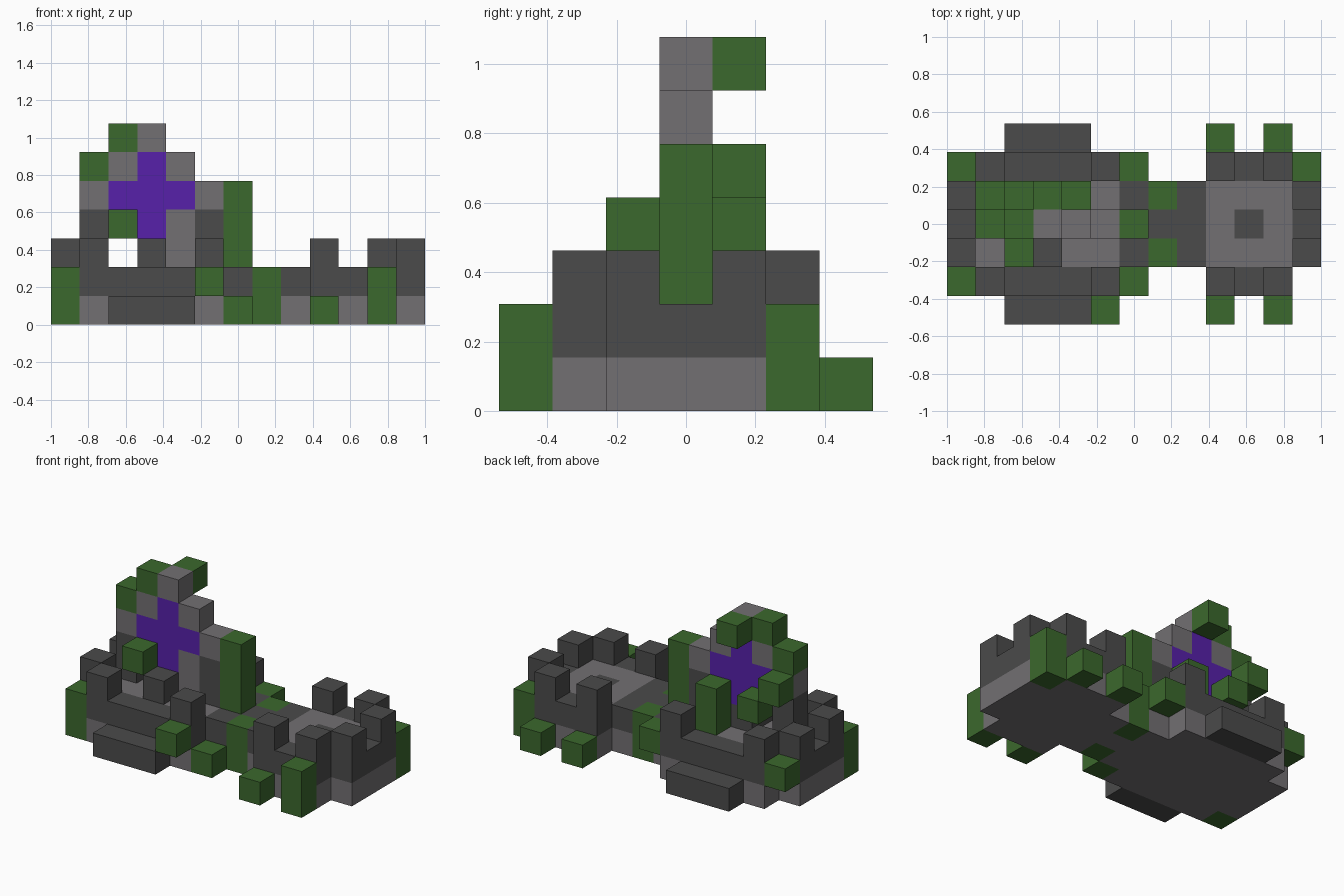
import bpy
import bmesh
from mathutils import Vector

cube = bpy.data.objects.get("Cube")
if cube:
    bpy.data.objects.remove(cube, do_unlink=True)

UNIT = 2 / 13                      # edge of one block
ORIGIN = Vector((-6.5, -3.5, 0))   # lower corner of the block grid


def make_material(name, colour):
    mat = bpy.data.materials.new(name)
    mat.use_nodes = True
    rgba = (*colour, 1)
    mat.diffuse_color = rgba
    mat.node_tree.nodes["Principled BSDF"].inputs["Base Color"].default_value = rgba
    return mat


MATERIALS = {
    "stone": make_material("light stone", (.17, .16, .17)),
    "dark": make_material("dark stone", (.07, .07, .07)),
    "moss": make_material("moss green", (.044, .138, .026)),
    "glow": make_material("portal purple", (.095, .015, .4)),
}

cells = {}   # block position -> (part name, material name)


def fill(part, colour, low, high=None):
    """Fill the blocks from low to high, replacing what was there."""
    high = high or low
    for i in range(low[0], high[0] + 1):
        for j in range(low[1], high[1] + 1):
            for k in range(low[2], high[2] + 1):
                cells[i, j, k] = (part, colour)


# Two joined platforms: a light footing with a dark course on top
for part, colour, level in (("footing", "stone", 0), ("upper_course", "dark", 1)):
    fill(part, colour, (1, 1, level), (5, 5, level))
    fill(part, colour, (0, 2, level), (6, 4, level))
    fill(part, colour, (9, 1, level), (11, 5, level))
    fill(part, colour, (7, 2, level), (12, 4, level))

# Light paving, with a dark centre stone in the small court
fill("portal_floor", "stone", (1, 2, 1), (5, 4, 1))
fill("court_floor", "stone", (9, 2, 1), (11, 4, 1))
fill("court_floor", "dark", (10, 3, 1))

# Low steps on the front and back of the large platform
fill("front_step", "dark", (2, 0, 0), (4, 0, 0))
fill("back_step", "dark", (2, 6, 0), (4, 6, 0))

# Battlement blocks, mirrored front to back
for i, j in ((0, 2), (1, 1), (5, 1), (9, 1), (11, 1), (12, 2)):
    for row in (j, 6 - j):
        fill("battlements", "dark", (i, row, 2))
fill("fallen_block", "dark", (3, 2, 2))

# Upright portal ring, drawn from the top row down
RING = (
    "  ms   ",
    " msps  ",
    " spppsm",
    " dspsdm",
    " d dsdm",
)
LETTERS = {"s": ("portal_ring", "stone"), "d": ("portal_ring", "dark"),
           "m": ("overgrowth", "moss"), "p": ("portal", "glow")}
for row, line in enumerate(RING):
    for i, letter in enumerate(line):
        if letter in LETTERS:
            fill(*LETTERS[letter], (i, 3, 6 - row))

# Moss clinging to the ring
for spot in ((3, 4, 6), (1, 4, 4), (2, 4, 3), (2, 2, 3)):
    fill("overgrowth", "moss", spot)
fill("overgrowth", "moss", (4, 4, 2), (4, 4, 3))

# Moss around the platforms: single blocks, then tall ones
for spot in ((6, 1, 0), (9, 0, 0), (9, 6, 0), (11, 6, 0),
             (5, 0, 1), (0, 5, 1), (6, 5, 1)):
    fill("moss_blocks", "moss", spot)
for i, j in ((0, 1), (7, 2), (7, 4), (11, 0), (12, 5)):
    fill("moss_blocks", "moss", (i, j, 0), (i, j, 1))


def build_part(part):
    """Make one object from the outer faces of a part's blocks."""
    bm = bmesh.new()
    mesh = bpy.data.meshes.new(part)
    slots = []
    for cell, (owner, colour) in cells.items():
        if owner != part:
            continue
        if colour not in slots:
            slots.append(colour)
            mesh.materials.append(MATERIALS[colour])
        centre = Vector(cell) + Vector((.5, .5, .5))
        for axis in range(3):
            for sign in (-1, 1):
                normal = Vector((0, 0, 0))
                normal[axis] = sign
                if tuple(int(c + n) for c, n in zip(cell, normal)) in cells:
                    continue
                side = Vector((0, 0, 0))
                side[(axis + 1) % 3] = 1
                up = normal.cross(side)
                corners = [centre + (normal + side * s + up * u) / 2
                           for s, u in ((-1, -1), (1, -1), (1, 1), (-1, 1))]
                face = bm.faces.new([bm.verts.new((c + ORIGIN) * UNIT) for c in corners])
                face.material_index = slots.index(colour)
    bmesh.ops.remove_doubles(bm, verts=bm.verts[:], dist=UNIT / 100)
    bm.to_mesh(mesh)
    bm.free()
    bpy.context.scene.collection.objects.link(bpy.data.objects.new(part, mesh))


for part in sorted({owner for owner, colour in cells.values()}):
    build_part(part)
